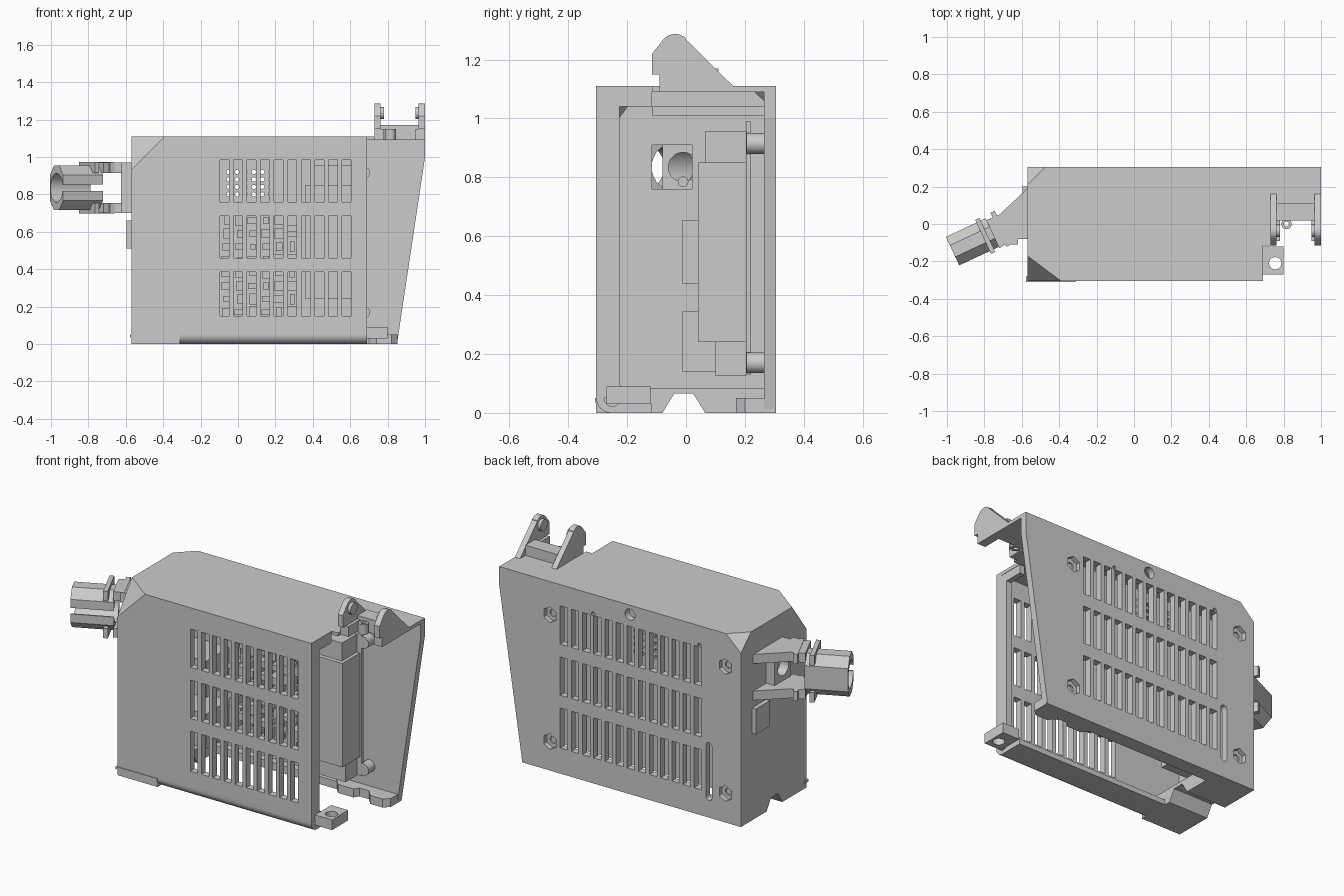
import bpy, bmesh, math, random
from mathutils import Vector, Matrix

if "Cube" in bpy.data.objects:
    bpy.data.objects.remove(bpy.data.objects["Cube"])

random.seed(4)
AX = {'X': lambda u, v, w: (w, u, v), 'Y': lambda u, v, w: (u, w, v), 'Z': lambda u, v, w: (u, v, w)}

def add_prism(bm, pts, axis, a, b):
    f = AX[axis]
    lo = [bm.verts.new(f(u, v, a)) for u, v in pts]
    hi = [bm.verts.new(f(u, v, b)) for u, v in pts]
    bm.faces.new(lo)
    bm.faces.new(hi[::-1])
    for i in range(len(pts)):
        j = (i + 1) % len(pts)
        bm.faces.new((lo[j], lo[i], hi[i], hi[j]))

def finish(name, bm):
    bmesh.ops.recalc_face_normals(bm, faces=bm.faces[:])
    me = bpy.data.meshes.new(name)
    bm.to_mesh(me)
    bm.free()
    ob = bpy.data.objects.new(name, me)
    bpy.context.collection.objects.link(ob)
    return ob

def prism(name, pts, axis, a, b):
    return prisms(name, [(pts, axis, a, b)])

def prisms(name, items):
    bm = bmesh.new()
    for it in items:
        add_prism(bm, *it)
    return finish(name, bm)

def rect(u0, u1, v0, v1):
    return [(u0, v0), (u1, v0), (u1, v1), (u0, v1)]

def box(name, x0, x1, y0, y1, z0, z1):
    return prism(name, rect(x0, x1, y0, y1), 'Z', z0, z1)

def arc(cu, cv, r, a0, a1, n):
    return [(cu + r * math.cos(math.radians(a0 + (a1 - a0) * i / n)),
             cv + r * math.sin(math.radians(a0 + (a1 - a0) * i / n))) for i in range(n + 1)]

def circle(cu, cv, r, n=20, turn=0):
    return arc(cu, cv, r, turn, turn + 360, n)[:-1]

def cut(ob, cutter):
    m = ob.modifiers.new("cut", 'BOOLEAN')
    m.operation, m.solver, m.object = 'DIFFERENCE', 'EXACT', cutter
    bpy.context.view_layer.update()
    me = bpy.data.meshes.new_from_object(ob.evaluated_get(bpy.context.evaluated_depsgraph_get()))
    ob.modifiers.clear()
    ob.data = me
    bpy.data.objects.remove(cutter)

def clip_corner(ob, y0, s, size, k=1.0):
    """Slice off the upper left corner of a case half."""
    a, b, c = size
    bm = bmesh.new()
    bm.from_mesh(ob.data)
    r = bmesh.ops.bisect_plane(bm, geom=bm.verts[:] + bm.edges[:] + bm.faces[:], clear_outer=True,
                               plane_co=(-.57 + k * a, y0, 1.11), plane_no=Vector((-1 / a, -s / b, 1 / c)).normalized())
    edges = [e for e in r['geom_cut'] if isinstance(e, bmesh.types.BMEdge)]
    bmesh.ops.edgeloop_fill(bm, edges=edges)
    bmesh.ops.recalc_face_normals(bm, faces=bm.faces[:])
    bm.to_mesh(ob.data)
    bm.free()
    return ob

def smooth(ob):
    bpy.context.view_layer.objects.active = ob
    bpy.ops.object.select_all(action='DESELECT')
    ob.select_set(True)
    bpy.ops.object.shade_smooth_by_angle(angle=math.radians(30))

FRONT = (-.305, 1, (.18, .135, .18))
BACK = (.305, -1, (.095, .095, .09))
ROWS = [(.15, .385), (.46, .685), (.76, .985)]

def vents(cols, y0, y1):
    return prisms("vent_cutter", [(rect(.58 - .0725 * i - .024, .58 - .0725 * i + .024, a, b), 'Y', y0, y1)
                                  for i in range(cols) for a, b in ROWS])

# Rear half of the case, open at the right and the bottom
shell = prism("rear_shell", [(-.57, 0), (.85, 0), (1, 1), (1, 1.11), (-.57, 1.11)], 'Y', -.115, .305)
clip_corner(shell, *BACK)
cut(shell, clip_corner(box("cavity", -.53, 1.3, -.2, .265, -.1, 1.09), *BACK, 1.4))
cut(shell, box("top_notch", .73, 1.1, -.2, .02, 1.0, 1.2))
cut(shell, box("cable_opening", -.7, -.45, -.2, .02, .76, .91))
rail = [(-.08, -.01), (-.08, 0), (-.04, .065), (.025, .065), (.065, 0), (.065, -.01)]
cut(shell, prism("rail_notch", rail, 'X', -.7, -.45))
cut(shell, vents(13, .2, .4))
screws = [(x, z) for x in (.67, -.47) for z in (.17, .915)]
cut(shell, prisms("nut_pockets", [(circle(x, z, .046, 6, 30), 'Y', .278, .4) for x, z in screws]))
holes = [(circle(x, z, .02, 12), 'Y', .2, .4) for x, z in screws]
holes += [(circle(x, .995, .012, 10), 'Y', .2, .4) for x in (.39, -.3)]
holes += [(circle(.15, 1.055, .033), 'Y', .2, .4),
          (arc(-.362, .42, .02, 0, 180, 8) + arc(-.362, .12, .02, 180, 360, 8), 'Y', .2, .4)]
cut(shell, prisms("round_holes", holes))

# Front lid
lid = prism("front_lid", [(-.57, 0), (-.31, 0), (-.31, .05), (.69, .05), (.69, 1.11), (-.57, 1.11)], 'Y', -.305, -.115)
clip_corner(lid, *FRONT)
cut(lid, clip_corner(box("lid_cavity", -.53, 1.3, -.265, 0, -.1, 1.09), *FRONT, 1.4))
cut(lid, vents(10, -.4, -.2))
prisms("lid_rim", [(rect(-.28, -.225, .06, 1.1), 'X', .655, .688), (rect(-.225, -.115, 1.04, 1.1), 'X', .655, .688)])

# Hooked bottom edge of the lid and its screw tab
hook = arc(-.255, .05, .05, 180, 270, 8) + [(-.115, 0), (-.115, .03), (-.195, .08), (-.225, .094), (-.255, .09), (-.265, .08)]
hook += arc(-.25, .05, .028, 80, -180, 14) + [(-.305, .075)]
smooth(prism("hook_edge", hook, 'X', -.31, .69))
tab = box("screw_tab", .69, .8, -.27, -.12, .03, .09)
cut(tab, prism("tab_hole", circle(.755, -.21, .033), 'Z', 0, .2))

# Base: left rail block, rear ledge, right foot
base = [(-.29, 0)] + rail[1:5] + [(.27, 0), (.27, .085), (-.29, .085)]
prism("rail_block", base, 'X', -.569, -.31)
box("base_trim", -.578, -.31, -.309, -.28, .035, .05)
box("rear_ledge", -.32, .84, .22, .28, 0, .045)
prism("right_foot", [(.48, .23), (.52, .185), (.62, .185), (.64, .215), (.7, .215), (.74, .17),
                     (.82, .17), (.852, .2), (.852, .3), (.48, .3)], 'Z', 0, .05)
prism("inner_top_rib", [(-.115, 1.01), (.265, 1.01), (.265, 1.04), (-.115, 1.04)], 'X', -.53, -.44)

# Hinge lugs on the top right
lug = [(.16, 1.11), (.0, 1.268)] + arc(-.037, 1.235, .052, 45, 140, 8) + [
    (-.115, 1.22), (-.115, 1.15), (-.09, 1.15), (-.09, 1.11), (.02, 1.11), (.02, 1.09), (.1, 1.09)]
for side, x0, x1, b0, b1 in (("left", .73, .762, .762, .78), ("right", .966, 1.0, .948, .966)):
    smooth(prism("hinge_lug_" + side, lug, 'X', x0, x1))
    smooth(prism("hinge_pin_" + side, circle(-.037, 1.235, .033), 'X', b0, b1))
    box("hinge_base_" + side, min(x0, b0), max(x1, b1), -.09, .07, 1.09, 1.15)
box("hinge_crossbar", .762, .966, .02, .11, 1.09, 1.17)
boss = prism("hinge_boss", circle(.815, .0, .028), 'Z', 1.09, 1.15)
cut(boss, prism("boss_hole", circle(.815, .0, .013), 'Z', 1, 1.3))
smooth(boss)

# Cable holder on the left wall
arm = [(-.57, .19), (-.72, .05), (-.79, .02), (-.72, -.13), (-.69, -.11), (-.62, -.11), (-.62, -.08), (-.57, -.08)]
prism("holder_arm_lower", arm, 'Z', .70, .755)
prism("holder_arm_upper", arm, 'Z', .915, .97)
plate = box("holder_plate", -.625, -.57, -.08, .07, .72, .95)
cut(plate, prism("plate_hole", circle(-.01, .835, .05), 'X', -.8, -.4))
place = Matrix.Translation((-.97, -.145, .835)) @ Matrix.Rotation(math.radians(25), 4, 'Z')

def octagon(w, h, c):
    return [(w, -h + c), (w, h - c), (w - c, h), (-w + c, h), (-w, h - c), (-w, -h + c), (-w + c, -h), (w - c, -h)]

tube = prism("cable_clip", octagon(.084, .118, .05), 'X', 0, .235)
cut(tube, prism("clip_bore", circle(0, 0, .078, 28), 'X', -.1, .4))
cut(tube, box("clip_slot", -.1, .4, -.2, 0, -.018, .018))
flanges = prisms("clip_flanges", [(rect(-.1, .1, z0, z1), 'X', s, s + .025)
                                  for s in (.18, .27) for z0, z1 in ((.08, .138), (-.138, -.08))])
for ob in (tube, flanges):
    ob.matrix_world = place
smooth(tube)
box("wall_button", -.595, -.565, .07, .2, .51, .66)
smooth(prism("inner_peg", circle(-.01, .785, .018), 'X', -.53, -.45))

# Circuit board, stand-offs and components
board = box("circuit_board", -.5, .66, .203, .22, .13, .99)
cut(board, prisms("board_holes", [(circle(-.05 + .045 * i, z, .012, 8), 'Y', .1, .3)
                                  for i in range(6) for z in (.8, .84, .88, .92)]))
for i, (x, z) in enumerate(screws):
    pipe = prism("standoff_%d" % i, circle(x, z, .035, 16), 'Y', .205, .268)
    smooth(pipe)
box("power_block", .36, .65, .04, .203, .24, .85)
box("top_connector", .4, .63, .065, .203, .85, .955)
box("lower_connector", .4, .63, .1, .203, .125, .24)
box("tall_part_middle", -.42, -.2, -.012, .203, .44, .655)
box("tall_part_lower", -.42, -.2, -.012, .203, .14, .345)
parts = []
for i in range(7):
    for j in range(9):
        x, z = -.13 + .07 * i, .17 + .07 * j
        w, h = random.uniform(.012, .03), random.uniform(.012, .03)
        parts.append((rect(x - w, x + w, z - h, z + h), 'Y', random.uniform(.1, .19), .203))
prisms("small_components", parts)
